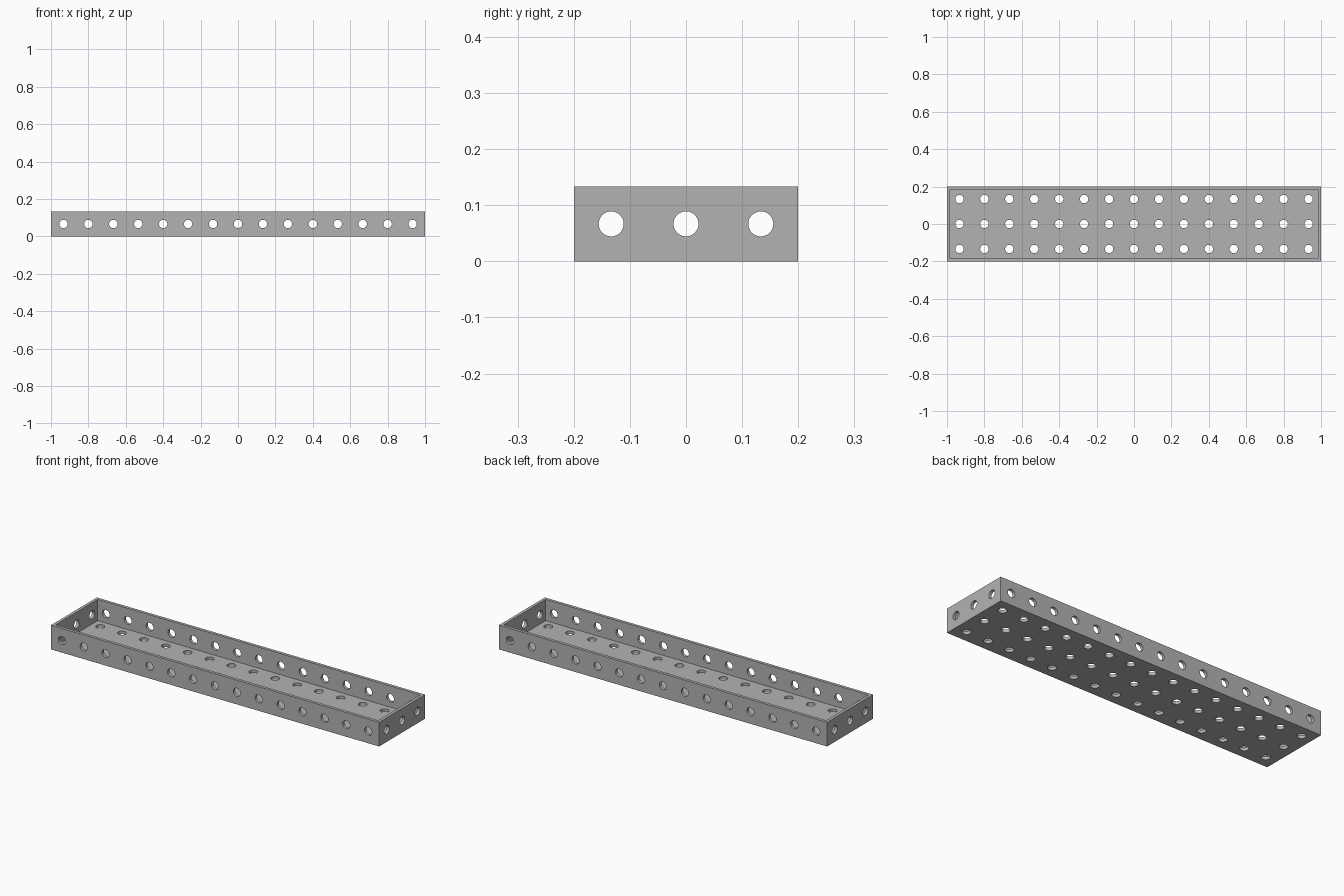
import bpy, bmesh
from mathutils import Matrix, Vector

if "Cube" in bpy.data.objects:
    bpy.data.objects.remove(bpy.data.objects["Cube"])

PITCH = 2 / 15            # hole spacing
L, W, H = 2.0, 3 * PITCH, PITCH
T = 0.0167                # sheet thickness
R = 0.0223                # hole radius

def make_object(name, bm):
    mesh = bpy.data.meshes.new(name)
    bm.to_mesh(mesh)
    bm.free()
    obj = bpy.data.objects.new(name, mesh)
    bpy.context.collection.objects.link(obj)
    return obj

# Open tray: a box whose top face is inset and pushed down to the floor
bm = bmesh.new()
bmesh.ops.create_cube(bm, size=1, matrix=Matrix.Translation((0, 0, H / 2)) @ Matrix.Diagonal((L, W, H, 1)))
top = max(bm.faces, key=lambda f: f.calc_center_median().z)
bmesh.ops.inset_individual(bm, faces=[top], thickness=T, use_even_offset=True)
floor = bmesh.ops.extrude_discrete_faces(bm, faces=[top])["faces"][0]
bmesh.ops.translate(bm, verts=floor.verts, vec=(0, 0, T - H))
bmesh.ops.recalc_face_normals(bm, faces=bm.faces)
tray = make_object("perforated_tray", bm)

# Short hole cutters through the floor and all four walls
bm = bmesh.new()

def hole(center, axis):
    turn = Vector(axis).to_track_quat('Z', 'Y').to_matrix().to_4x4()
    bmesh.ops.create_cone(bm, cap_ends=True, segments=32, radius1=R, radius2=R,
                          depth=T * 2, matrix=Matrix.Translation(center) @ turn)

for i in range(-7, 8):
    for j in (-1, 0, 1):
        hole((i * PITCH, j * PITCH, T / 2), (0, 0, 1))
    for s in (-1, 1):
        hole((i * PITCH, s * (W - T) / 2, H / 2), (0, 1, 0))
for j in (-1, 0, 1):
    for s in (-1, 1):
        hole((s * (L - T) / 2, j * PITCH, H / 2), (1, 0, 0))
cutter = make_object("hole_cutter", bm)
cutter.hide_render = True

# Cut the holes
mod = tray.modifiers.new("holes", 'BOOLEAN')
mod.operation = 'DIFFERENCE'
mod.solver = 'EXACT'
mod.object = cutter
bpy.context.view_layer.objects.active = tray
tray.select_set(True)
bpy.ops.object.modifier_apply(modifier=mod.name)
bpy.data.objects.remove(cutter)

# Plain grey metal, smooth hole walls with sharp rims
grey = bpy.data.materials.new("grey_metal")
grey.diffuse_color = (0.45, 0.45, 0.45, 1)
grey.use_nodes = True
grey.node_tree.nodes["Principled BSDF"].inputs["Base Color"].default_value = grey.diffuse_color
tray.data.materials.clear()
tray.data.materials.append(grey)
bpy.ops.object.shade_smooth_by_angle()
